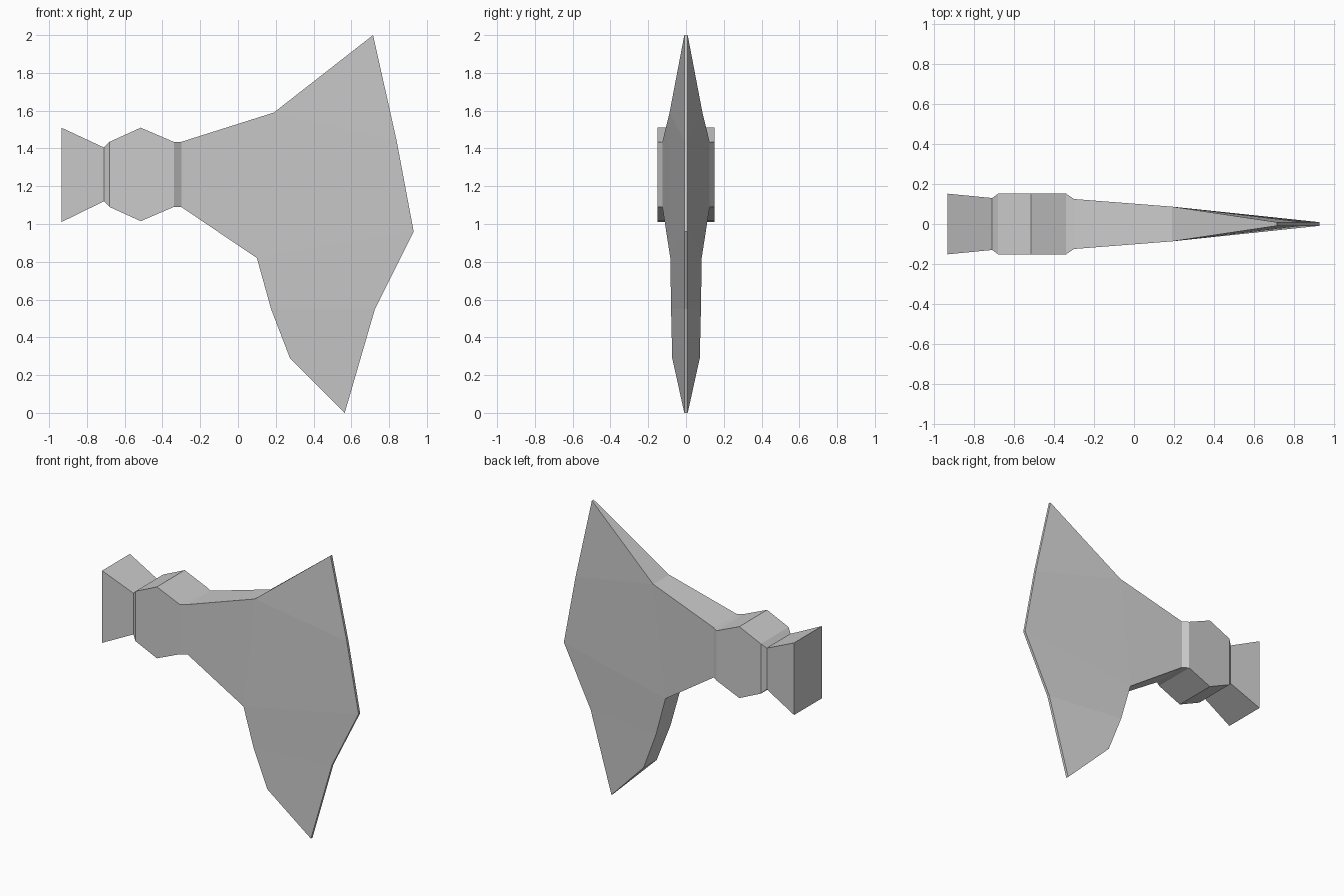
import bpy, bmesh

if "Cube" in bpy.data.objects:
    bpy.data.objects.remove(bpy.data.objects["Cube"])

# Silhouette split into rungs: (x, z, half thickness) for both ends of each rung
# Neck: (x, top z, bottom z, half thickness)
neck = [(-0.935, 1.51, 1.01, 0.152), (-0.71, 1.405, 1.12, 0.13),
        (-0.68, 1.435, 1.09, 0.152), (-0.515, 1.51, 1.015, 0.152),
        (-0.34, 1.435, 1.09, 0.152), (-0.30, 1.435, 1.09, 0.125)]
rungs = [((x, t, h), (x, b, h)) for x, t, b, h in neck]

# Blade: thick rear edge and thin cutting edge
rear_top, rear_mid = (0.19, 1.59, 0.087), (0.10, 0.82, 0.083)
rear_low, rear_heel = (0.175, 0.55, 0.079), (0.275, 0.29, 0.073)
tip_top, edge_up = (0.715, 2.0, 0.009), (0.84, 1.44, 0.009)
edge_mid, edge_low, tip_low = (0.93, 0.96, 0.009), (0.725, 0.55, 0.009), (0.565, 0.0, 0.009)
rungs.append((rear_top, rear_mid))

# Flat side panels, then the closed outline for the rim
panels = [(a[0], b[0], b[1], a[1]) for a, b in zip(rungs, rungs[1:])]
panels += [(rear_top, tip_top, edge_up),
           (rear_top, edge_up, edge_mid, rear_mid),
           (rear_mid, edge_mid, edge_low, rear_low),
           (rear_low, edge_low, tip_low, rear_heel)]
outline = [r[0] for r in rungs] + [tip_top, edge_up, edge_mid, edge_low, tip_low,
                                   rear_heel, rear_low] + [r[1] for r in reversed(rungs)]

# Axe head: mirrored sides joined by the rim
bm = bmesh.new()
front = {p: bm.verts.new((p[0], -p[2], p[1])) for p in outline}
back = {p: bm.verts.new((p[0], p[2], p[1])) for p in outline}
for panel in panels:
    for side in (front, back):
        bm.faces.new([side[p] for p in panel])
for a, b in zip(outline, outline[1:] + outline[:1]):
    bm.faces.new((front[a], front[b], back[b], back[a]))
bmesh.ops.recalc_face_normals(bm, faces=bm.faces)
mesh = bpy.data.meshes.new("axe_head")
bm.to_mesh(mesh)
bm.free()
bpy.context.collection.objects.link(bpy.data.objects.new("axe_head", mesh))
